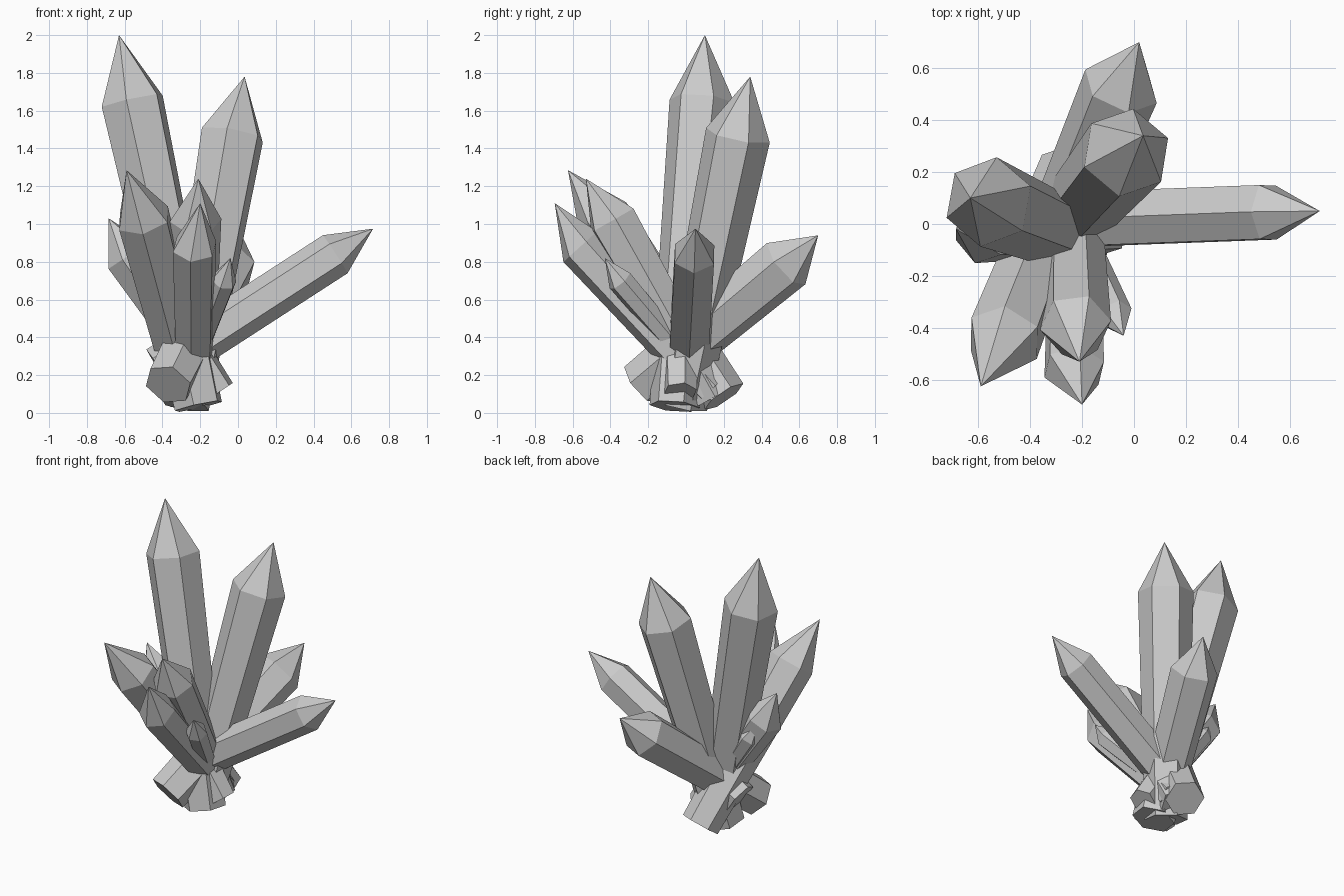
import bpy, bmesh, math
from mathutils import Vector

if "Cube" in bpy.data.objects:
    bpy.data.objects.remove(bpy.data.objects["Cube"])

mat = bpy.data.materials.new("crystal grey")
mat.diffuse_color = (0.6, 0.6, 0.6, 1)
mat.use_nodes = True
mat.node_tree.nodes["Principled BSDF"].inputs["Base Color"].default_value = mat.diffuse_color


def crystal(name, base, shoulder, tip, r_base, r_top, roll):
    """Six-sided shaft widening from a flat base to a shoulder, then a pointed cap."""
    base, shoulder, tip = Vector(base), Vector(shoulder), Vector(tip)
    turn = Vector((0, 0, 1)).rotation_difference(shoulder - base)
    bm = bmesh.new()

    def ring(centre, r):
        out = []
        for i in range(6):
            a = math.radians(roll + 60 * i)
            out.append(bm.verts.new(centre + turn @ Vector((r * math.cos(a), r * math.sin(a), 0))))
        return out

    low, high, apex = ring(base, r_base), ring(shoulder, r_top), bm.verts.new(tip)
    bm.faces.new(low[::-1])
    for i in range(6):
        j = (i + 1) % 6
        bm.faces.new((low[i], low[j], high[j], high[i]))
        bm.faces.new((high[i], high[j], apex))
    mesh = bpy.data.meshes.new(name)
    bm.to_mesh(mesh)
    bm.free()
    mesh.materials.append(mat)
    bpy.context.collection.objects.link(bpy.data.objects.new(name, mesh))


# name, base centre, shoulder centre, tip, base radius, shoulder radius, roll
crystals = [
    ("tall_crystal", (-.21, -.06, .035), (-.56, .085, 1.65), (-.63, .10, 2.0), .135, .175, 20),
    ("second_crystal", (-.28, -.02, .04), (-.03, .275, 1.47), (.035, .34, 1.78), .135, .175, 20),
    ("right_crystal", (-.42, .01, .235), (.515, .045, .84), (.715, .05, .975), .12, .12, 0),
    ("back_crystal", (-.37, -.24, .15), (-.05, .53, .79), (.02, .70, .94), .13, .152, 33),
    ("front_left_crystal", (-.25, .20, .085), (-.50, -.44, 1.03), (-.59, -.625, 1.285), .125, .15, 25),
    ("front_crystal", (-.24, .14, .08), (-.225, -.39, 1.02), (-.21, -.53, 1.24), .11, .138, 8),
    ("low_front_crystal", (-.23, .13, .12), (-.23, -.56, .88), (-.20, -.695, 1.11), .1, .122, 20),
    ("left_crystal", (-.10, -.03, .11), (-.585, -.03, .83), (-.685, -.02, 1.03), .09, .125, 15),
    ("small_front_crystal", (-.28, .12, .15), (-.075, -.35, .70), (-.04, -.43, .82), .055, .07, 20),
    ("small_left_crystal", (-.20, .0, .22), (-.52, .04, .71), (-.59, .045, .83), .055, .07, 20),
]
for c in crystals:
    crystal(*c)
